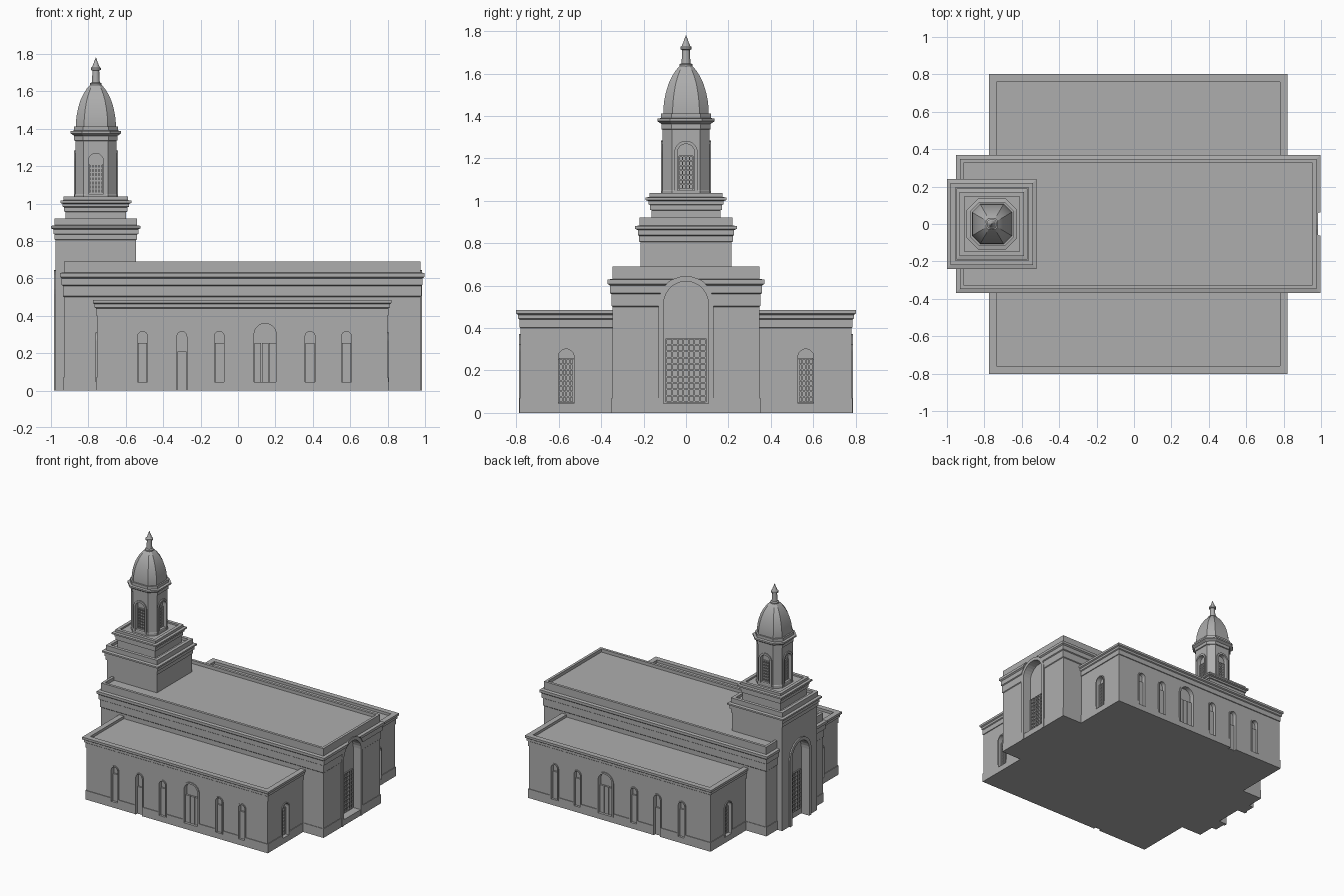
import bpy, bmesh, math
from mathutils import Vector

cube = bpy.data.objects.get("Cube")
if cube:
    bpy.data.objects.remove(cube, do_unlink=True)

stone = bpy.data.materials.new("grey_stone")
stone.use_nodes = True
GREY = (0.42, 0.42, 0.42, 1)
stone.diffuse_color = GREY
stone.node_tree.nodes["Principled BSDF"].inputs["Base Color"].default_value = GREY


def finish(name, bm):
    bmesh.ops.recalc_face_normals(bm, faces=bm.faces)
    mesh = bpy.data.meshes.new(name)
    bm.to_mesh(mesh)
    bm.free()
    obj = bpy.data.objects.new(name, mesh)
    mesh.materials.append(stone)
    bpy.context.collection.objects.link(obj)
    return obj


def select(obj):
    bpy.ops.object.select_all(action='DESELECT')
    obj.select_set(True)
    bpy.context.view_layer.objects.active = obj


def loft(name, rings):
    """Skin a stack of matching closed rings and cap both ends."""
    bm = bmesh.new()
    loops = [[bm.verts.new(p) for p in ring] for ring in rings]
    n = len(loops[0])
    for a, b in zip(loops, loops[1:]):
        for i in range(n):
            bm.faces.new((a[i], a[(i + 1) % n], b[(i + 1) % n], b[i]))
    bm.faces.new(loops[0])
    bm.faces.new(loops[-1])
    return finish(name, bm)


def block(name, cx, hx, hy, profile):
    """Rectangular storey whose wall follows (offset, z) steps."""
    corners = ((1, 1), (-1, 1), (-1, -1), (1, -1))
    return loft(name, [[(cx + sx * (hx + o), sy * (hy + o), z) for sx, sy in corners]
                       for o, z in profile])


def octagon(cx, half, corner, z):
    pts = []
    for k in range(4):
        c, s = (1, 0, -1, 0)[k], (0, 1, 0, -1)[k]
        for u in (-corner, corner):
            pts.append((cx + c * half - s * u, s * half + c * u, z))
    return pts


class Side:
    """A wall plane: centre point and outward direction."""
    def __init__(self, x, y, nx, ny):
        self.o, self.n = Vector((x, y, 0)), Vector((nx, ny, 0))
        self.t = Vector((-ny, nx, 0))

    def at(self, u, z, d):
        return self.o + self.t * u + self.n * d + Vector((0, 0, z))


def prism(bm, side, outline, d0, d1):
    a, b = [[bm.verts.new(side.at(u, z, d)) for u, z in outline] for d in (d0, d1)]
    n = len(a)
    for i in range(n):
        bm.faces.new((a[i], a[(i + 1) % n], b[(i + 1) % n], b[i]))
    bm.faces.new(a)
    bm.faces.new(b)


def rect(u0, u1, z0, z1):
    return [(u0, z0), (u1, z0), (u1, z1), (u0, z1)]


def arch(w, base, spring, steps=14):
    arc = [(w * math.cos(math.pi * i / steps), spring + w * math.sin(math.pi * i / steps))
           for i in range(steps + 1)]
    return [(w, base)] + arc + [(-w, base)]


def cut(body, side, outline, d0, d1):
    bm = bmesh.new()
    prism(bm, side, outline, d0, d1)
    cutter = finish("cutter", bm)
    cutter.hide_render = True
    mod = body.modifiers.new("opening", 'BOOLEAN')
    mod.operation, mod.solver, mod.object = 'DIFFERENCE', 'EXACT', cutter
    select(body)
    bpy.ops.object.modifier_apply(modifier=mod.name)
    bpy.data.objects.remove(cutter, do_unlink=True)


frames, panels, lattice = bmesh.new(), bmesh.new(), bmesh.new()


def opening(bodies, side, w, trim, base, top, depth, proud=0.007, foot=None):
    """Arched recess with a raised surround."""
    spring = top - w
    inner = arch(w - trim, base, spring)
    for body in bodies:
        cut(body, side, inner, -depth, 0.06)
    foot = base if foot is None else foot
    ring = arch(w, foot, spring) + arch(w - trim, foot, spring)[::-1]
    prism(frames, side, ring, -0.01, proud)


def grid(side, w, z0, z1, cols, rows, depth, bar=0.0035):
    for i in range(cols + 1):
        u = -w + 2 * w * i / cols
        prism(lattice, side, rect(u - bar, u + bar, z0, z1), -depth - 0.002, -depth + 0.010)
    for j in range(rows + 1):
        z = z0 + (z1 - z0) * j / rows
        prism(lattice, side, rect(-w, w, z - bar, z + bar), -depth - 0.002, -depth + 0.008)


# Main masses with stepped cornices and sunken roofs
hall = block("main_hall", 0.022, 0.953, 0.347, [
    (.004, 0), (.004, .07), (0, .07), (0, .5), (.005, .505), (.005, .56), (.012, .565),
    (.012, .6), (.022, .608), (.022, .628), (0, .632), (0, .69), (-.02, .69), (-.02, .665)])
wings = block("side_wings", 0.0225, 0.7775, 0.78, [
    (.005, 0), (.005, .07), (0, .07), (0, .4), (.005, .402), (.005, .44), (.012, .445),
    (.012, .462), (.021, .468), (.021, .485), (-.02, .485), (-.02, .465)])
TX = -0.76
tower = block("tower_base", TX, 0.215, 0.215, [
    (0, 0), (0, .805), (.006, .808), (.006, .835), (.012, .838), (.012, .862), (.025, .868),
    (.025, .88), (.005, .884), (.005, .92), (-.02, .92), (-.02, .9)])
block("tower_second_tier", TX, 0.162, 0.162, [
    (0, .88), (0, .955), (.008, .957), (.008, .98), (.015, .983), (.015, .998), (.028, 1.003),
    (.028, 1.015), (.01, 1.018), (.01, 1.037), (-.015, 1.037), (-.015, 1.025)])

# Belfry, dome and finial
belfry = loft("belfry", [octagon(TX, .11 + o, .065 + .414 * o, z) for o, z in [
    (.003, 1.02), (.003, 1.045), (0, 1.05), (0, 1.335), (.006, 1.338), (.006, 1.362),
    (.025, 1.375), (.025, 1.387), (.008, 1.39), (.008, 1.412), (-.01, 1.412)]])
dome = loft("dome", [octagon(TX, r, r * .59, z) for r, z in [
    (.107, 1.4), (.107, 1.43), (.103, 1.47), (.095, 1.51), (.083, 1.55), (.067, 1.585),
    (.048, 1.615), (.03, 1.635)]])
finial = loft("finial", [
    [(TX + r * math.cos(a * math.pi / 8), r * math.sin(a * math.pi / 8), z) for a in range(16)]
    for r, z in [(.031, 1.625), (.031, 1.643), (.021, 1.648), (.018, 1.71), (.027, 1.715),
                 (.027, 1.725), (.02, 1.73), (.011, 1.752), (.001, 1.78)]])
for obj in (dome, finial):
    select(obj)
    bpy.ops.object.shade_smooth_by_angle(angle=math.radians(30))

# Long wing walls: six arched openings on each side
for s in (-1, 1):
    for x in (-.51, -.30, -.10, .385, .58):
        side = Side(x, s * .78, 0, s)
        is_door = x == -.30
        base, head = (0, .21) if is_door else (.045, .255)
        opening([wings], side, .035, .009, base, .325, .025)
        prism(panels, side, rect(-.024, .024, base, head), -.03, -.012)
    side = Side(.145, s * .78, 0, s)
    opening([wings], side, .072, .013, .045, .372, .03)
    for u in (-.04, 0, .04):
        prism(panels, side, rect(u - .018, u + .018, .045, .255), -.035, -.015)

# Wing end windows
for nx, x in ((1, .80), (-1, -.755)):
    for y in (-.565, .565):
        side = Side(x, y, nx, 0)
        opening([wings], side, .046, .009, .045, .31, .03)
        grid(side, .034, .05, .255, 4, 8, .03)

# Great arches at both ends of the building
east = Side(.975, 0, 1, 0)
cut(hall, east, arch(.13, .001, .515), .003, .06)
opening([hall], east, .13, .025, .045, .645, .06, .008, 0)
grid(east, .092, .052, .35, 7, 10, .06)
west = Side(-.975, 0, -1, 0)
opening([tower, hall], west, .13, .025, 0, .645, .06, .01)
grid(west, .092, .052, .35, 7, 10, .06)

# Belfry windows on the four main faces
for nx, ny in ((1, 0), (0, 1), (-1, 0), (0, -1)):
    side = Side(TX + .11 * nx, .11 * ny, nx, ny)
    opening([belfry], side, .055, .015, 1.05, 1.283, .025, .008, 1.037)
    grid(side, .033, 1.055, 1.21, 4, 7, .025)

finish("arch_surrounds", frames)
finish("door_panels", panels)
finish("window_lattice", lattice)
